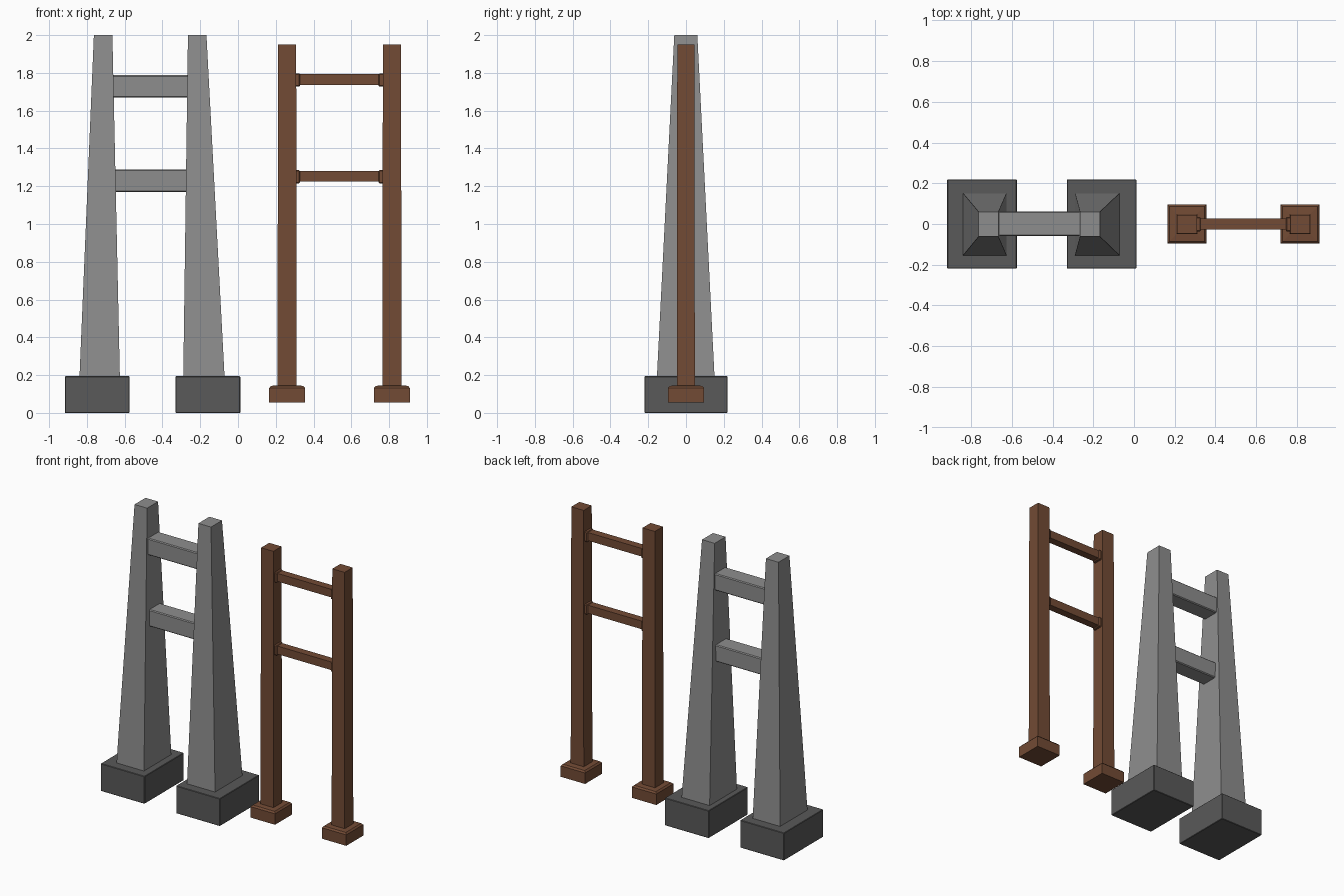
import bpy, bmesh

if "Cube" in bpy.data.objects:
    bpy.data.objects.remove(bpy.data.objects["Cube"])


def material(name, rgb):
    m = bpy.data.materials.new(name)
    m.diffuse_color = (*rgb, 1)
    m.use_nodes = True
    m.node_tree.nodes["Principled BSDF"].inputs["Base Color"].default_value = m.diffuse_color
    return m


STONE = material("stone", (0.27, 0.27, 0.27))
DARK = material("dark_stone", (0.1, 0.1, 0.1))
WOOD = material("wood", (0.17, 0.07, 0.035))


def loft(name, rings, axis, mat, bevel=0):
    """Four-sided solid through rings (position, min_u, max_u, min_v, max_v) along x or z."""
    bm = bmesh.new()
    loops = []
    for p, u0, u1, v0, v1 in rings:
        corners = [(u0, v0), (u1, v0), (u1, v1), (u0, v1)]
        loops.append([bm.verts.new((u, v, p) if axis == "z" else (p, u, v)) for u, v in corners])
    for a, b in zip(loops, loops[1:]):
        for i in range(4):
            j = (i + 1) % 4
            bm.faces.new((a[i], a[j], b[j], b[i]))
    bm.faces.new(loops[0][::-1])
    bm.faces.new(loops[-1])
    bmesh.ops.recalc_face_normals(bm, faces=bm.faces)
    me = bpy.data.meshes.new(name)
    bm.to_mesh(me)
    bm.free()
    me.materials.append(mat)
    ob = bpy.data.objects.new(name, me)
    bpy.context.collection.objects.link(ob)
    if bevel:
        mod = ob.modifiers.new("bevel", "BEVEL")
        mod.width, mod.segments = bevel, 1
    return ob


# Stone frame: block feet and tapered pillars
for side, base, foot, top in (
    ("left", (-0.917, -0.575), (-0.84, -0.625), (-0.763, -0.665)),
    ("right", (-0.33, 0.012), (-0.29, -0.07), (-0.265, -0.167)),
):
    loft(f"stone_foot_{side}", [(0, *base, -0.219, 0.219), (0.194, *base, -0.219, 0.219)], "z", DARK, 0.003)
    loft(f"stone_pillar_{side}", [(0.17, *foot, -0.155, 0.152), (2.0, *top, -0.062, 0.06)], "z", STONE)

# Stone crossbars
for level, z in (("lower", 1.17), ("upper", 1.67)):
    loft(f"stone_bar_{level}", [(x, -0.06, 0.062, z, z + 0.118) for x in (-0.69, -0.235)], "x", STONE, 0.006)

# Wooden frame: feet with slightly sloped tops, square posts
for side, x in (("left", 0.26), ("right", 0.815)):
    foot_rings = [(z, x - r, x + r, -r, r) for z, r in ((0.055, 0.095), (0.132, 0.095), (0.143, 0.085), (0.146, 0.05))]
    loft(f"wood_foot_{side}", foot_rings, "z", WOOD)
    post_rings = [(z, x - r, x + r, -r + 0.002, r - 0.004) for z, r in ((0.12, 0.051), (1.95, 0.048))]
    loft(f"wood_post_{side}", post_rings, "z", WOOD)

# Wooden crossbars with end collars
for level, z in (("lower", 1.253), ("upper", 1.765)):
    loft(f"wood_bar_{level}", [(x, -0.028, 0.026, z - 0.029, z + 0.028) for x in (0.29, 0.785)], "x", WOOD)
    for side, x0, x1 in (("left", 0.29, 0.328), ("right", 0.745, 0.785)):
        loft(f"wood_collar_{level}_{side}", [(x, -0.036, 0.034, z - 0.038, z + 0.032) for x in (x0, x1)], "x", WOOD, 0.005)
